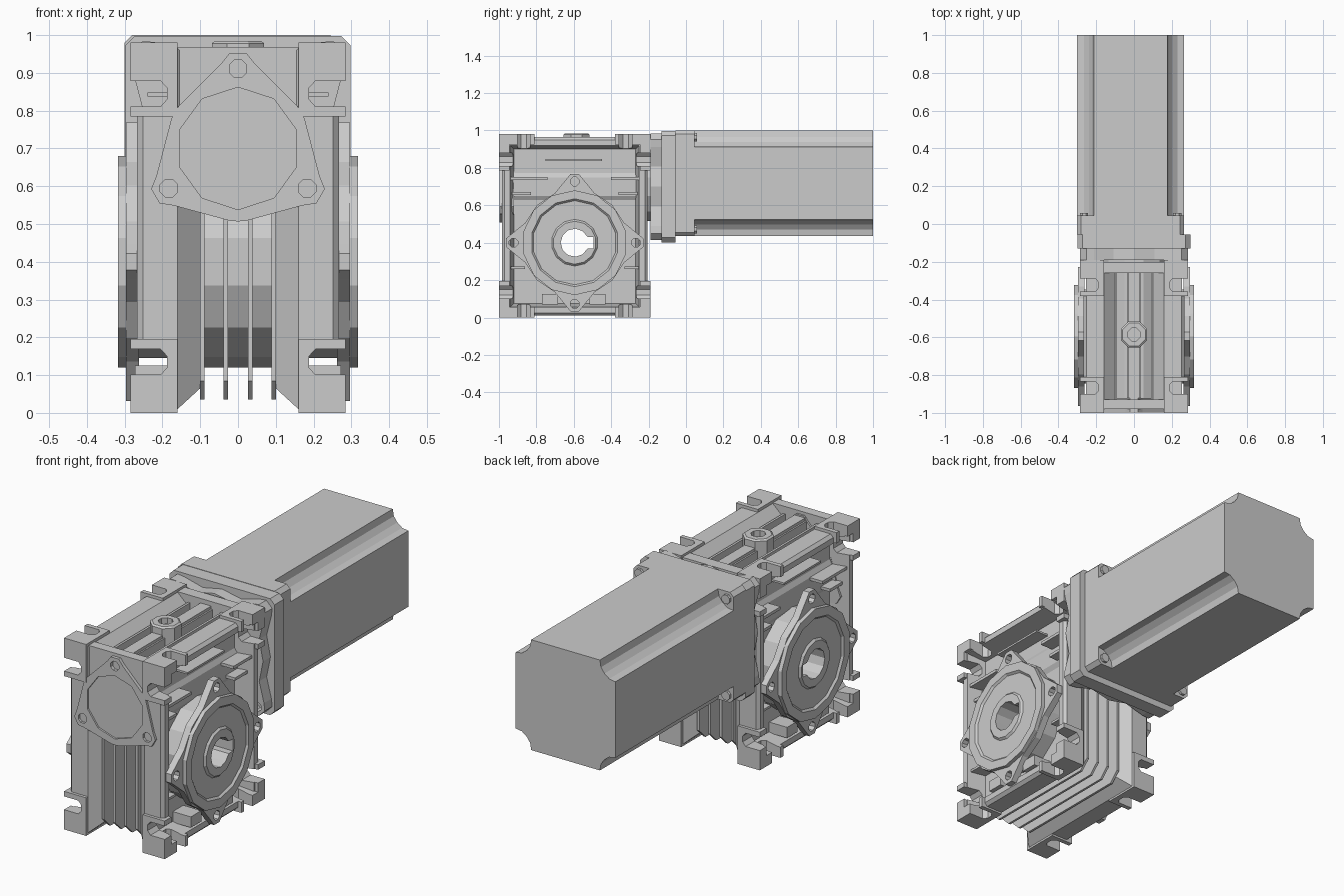
import bpy, bmesh
from math import sin, cos, pi, radians

if "Cube" in bpy.data.objects:
    bpy.data.objects.remove(bpy.data.objects["Cube"])

CY, CZ = -0.595, 0.40      # output shaft centre (y, z)
WZ = 0.70                  # worm shaft height


def place(axis, w, pts):
    """Put 2D points on the plane at distance w along an axis."""
    f = {'X': lambda u, v: (w, u, v), 'Y': lambda u, v: (u, w, v), 'Z': lambda u, v: (u, v, w)}[axis]
    return [f(u, v) for u, v in pts]


def prism(pts, axis, a, b):
    return [place(axis, a, pts), place(axis, b, pts)]


def rect(u0, u1, v0, v1, c=0.0):
    """Rectangle with optional chamfered corners."""
    if c == 0:
        return [(u0, v0), (u1, v0), (u1, v1), (u0, v1)]
    return [(u0 + c, v0), (u1 - c, v0), (u1, v0 + c), (u1, v1 - c),
            (u1 - c, v1), (u0 + c, v1), (u0, v1 - c), (u0, v0 + c)]


def box(x0, x1, y0, y1, z0, z1):
    return prism(rect(x0, x1, y0, y1), 'Z', z0, z1)


def circle(r, n, cu=0, cv=0):
    return [(cu + r * cos(2 * pi * (i + .5) / n), cv + r * sin(2 * pi * (i + .5) / n)) for i in range(n)]


def lathe(profile, axis, n, cu, cv):
    return [place(axis, w, circle(r, n, cu, cv)) for w, r in profile]


def eared(r, n, dist, tip, start, spread, cu, cv):
    """Round flange outline with n bolt ears."""
    pts = []
    step = 360 / n
    for k in range(n):
        a = start + k * step
        ex, ey = dist * cos(radians(a)), dist * sin(radians(a))
        for t in (-75, -28, 28, 75):
            pts.append((cu + ex + tip * cos(radians(a + t)), cv + ey + tip * sin(radians(a + t))))
        for t in (spread, step / 2, step - spread):
            pts.append((cu + r * cos(radians(a + t)), cv + r * sin(radians(a + t))))
    return pts


def ear_centres(n, dist, start, cu, cv):
    return [(cu + dist * cos(radians(start + k * 360 / n)), cv + dist * sin(radians(start + k * 360 / n)))
            for k in range(n)]


def make(name, pieces, mirror=False, cut=(), hide=False):
    """Skin each list of rings, cap both ends, and add modifiers."""
    bm = bmesh.new()
    for rings in pieces:
        vs = [[bm.verts.new(p) for p in ring] for ring in rings]
        n = len(vs[0])
        for a, b in zip(vs, vs[1:]):
            for i in range(n):
                j = (i + 1) % n
                bm.faces.new((a[i], a[j], b[j], b[i]))
        bm.faces.new(vs[0][::-1])
        bm.faces.new(vs[-1])
    bmesh.ops.recalc_face_normals(bm, faces=bm.faces)
    me = bpy.data.meshes.new(name)
    bm.to_mesh(me)
    bm.free()
    ob = bpy.data.objects.new(name, me)
    bpy.context.collection.objects.link(ob)
    if mirror:
        m = ob.modifiers.new("mirror", 'MIRROR')
        m.use_clip = False
        m.use_mirror_merge = False
    for c in cut:
        b = ob.modifiers.new("cut", 'BOOLEAN')
        b.operation, b.solver, b.object = 'DIFFERENCE', 'EXACT', c
    if hide:
        ob.hide_render = True
        ob.display_type = 'WIRE'
        ob.hide_set(True)
    return ob


# Cutters: keyed bore, foot slots, ear holes
bore_pts = [(CY + .075 * cos(radians(a)), CZ + .075 * sin(radians(a))) for a in range(25, 336, 31)]
bore_pts += [(CY + .10, CZ - .03), (CY + .10, CZ + .03)]
bore = make("bore_cutter", [prism(bore_pts, 'X', -.5, .5)], hide=True)


def slot(v):
    p = [(.188, v - .015), (.205, v - .034), (.4, v - .034), (.4, v + .034), (.205, v + .034), (.188, v + .015)]
    return [p, [(-x, y) for x, y in p]]


slots_y = make("slot_cutter_lengthwise", [prism(p, 'Y', -1.1, -.1) for v in (.135, .845) for p in slot(v)], hide=True)
slots_z = make("slot_cutter_upright", [prism(p, 'Z', -.1, 1.1) for v in (-.867, -.323) for p in slot(v)], hide=True)
side_holes = make("side_hole_cutter", [prism(circle(.025, 8, u, v), 'X', -.5, .5)
                                       for u, v in ear_centres(4, .327, 0, CY, CZ)], hide=True)
cover_holes = make("cover_hole_cutter", [prism(circle(.025, 8, u, v), 'Y', -1.1, -.965)
                                         for u, v in ear_centres(3, .211, 90, 0, WZ)], hide=True)


# Side walls: flared inside, pocketed outside
def wall_ring(x, i):
    return place('X', x, rect(-.985 + i, -.205 - i, .01 + i, .965 - i))


make("side_walls", [[wall_ring(x, i) for x, i in
                     ((.10, .055), (.16, 0), (.252, 0), (.267, .015), (.267, .045), (.17, .065))]],
     mirror=True, cut=(bore, slots_y, slots_z))

# L-shaped mounting feet at the eight corners
feet = []
for y0, sy in ((-1, 1), (-.19, -1)):
    for z0, sz in ((0, 1), (.98, -1)):
        ell = [(0, 0), (.19, 0), (.19, .055), (.055, .055), (.055, .195), (0, .195)]
        feet.append(prism([(y0 + sy * a, z0 + sz * b) for a, b in ell], 'X', .16, .285))
make("mounting_feet", feet, mirror=True, cut=(slots_y, slots_z))

# Wheel housing: one turned part through the whole width
half = [(.16, .28), (.165, .255), (.285, .255), (.285, .28), (.317, .28), (.317, .235),
        (.307, .225), (.307, .125), (.317, .115)]
make("wheel_housing", [lathe([(-x, r) for x, r in half[::-1]] + half, 'X', 14, CY, CZ)], cut=(bore,))
make("output_flanges", [prism(eared(.285, 4, .327, .047, 0, 22, CY, CZ), 'X', .262, .297)],
     mirror=True, cut=(bore, side_holes))

# Worm tube, bearing cover and end plates
make("worm_tube", [prism(circle(.19, 12, 0, WZ), 'Y', -.96, -.19)])
cover = eared(.193, 3, .211, .047, 90, 54, 0, WZ)
make("bearing_cover", [prism(cover, 'Y', -.997, -.92)], cut=(
    cover_holes, make("cover_recess_cutter", [prism(circle(.162, 10, 0, WZ), 'Y', -1.1, -.988)], hide=True)))
make("end_plates", [box(-.16, .16, -.98, -.93, .79, .968), box(-.16, .16, -.26, -.20, .79, .968)])

# Cooling fins with chamfered lower corners
fin = [(-.955, .085), (-.905, .035), (-.285, .035), (-.235, .085), (-.235, .93), (-.955, .93)]
make("cooling_fins", [prism(fin, 'X', x - .006, x + .006) for x in (-.095, -.032, .032, .095)], cut=(bore,))

# Top spine and oil plug
make("top_spine", [box(-.03, .03, -.95, -.24, .84, .945)])
make("oil_plug", [lathe([(.85, .075), (.978, .075), (.985, .065), (.985, .036), (.955, .036)], 'Z', 8, 0, CY + .01)])

# Ribs and small pads in the side pockets
make("side_ribs", [box(.165, .255, -.94, -.74, .735, .75), box(.165, .255, -.40, -.25, .735, .75),
                   box(.165, .235, -.93, -.83, .655, .67), box(.165, .235, -.36, -.26, .655, .67),
                   box(.165, .24, -.75, -.45, .838, .848),
                   box(.165, .25, -.94, -.86, .26, .272), box(.165, .25, -.33, -.25, .26, .272),
                   box(.165, .272, -.77, -.685, .07, .125), box(.165, .272, -.515, -.43, .07, .125)], mirror=True)

# Motor adapter: eared ring, then square plate
adapter_holes = make("adapter_hole_cutter", [prism(circle(.025, 8, u, v), 'Y', -.3, -.15)
                                             for u, v in ear_centres(4, .34, 45, 0, WZ)], hide=True)
make("adapter_ring", [prism(eared(.275, 4, .335, .05, 45, 22, 0, WZ), 'Y', -.19, -.125)], cut=(adapter_holes,))
make("adapter_plate", [prism(rect(-.298, .298, .402, .998, .025), 'Y', -.13, -.055)])

# Motor: square flange and notched body, slightly off centre
MX, MZ, H = -.018, .7175, .2825
make("motor_flange", [prism(rect(MX - H, MX + H, MZ - H, MZ + H, .02), 'Y', -.055, .045)])
corner = [(H, H - .088), (H - .035, H - .082), (H - .062, H - .062), (H - .082, H - .035), (H - .088, H)]
body = []
for k in range(4):
    c, s = round(cos(k * pi / 2)), round(sin(k * pi / 2))
    body += [(MX + u * c - v * s, MZ + u * s + v * c) for u, v in corner]
make("motor_body", [prism(body, 'Y', .04, 1.0)])
make("motor_bolts", [lathe([(.04, .024), (.058, .024)], 'Y', 8, MX + a * (H - .036), MZ + b * (H - .036))
                     for a in (-1, 1) for b in (-1, 1)])
